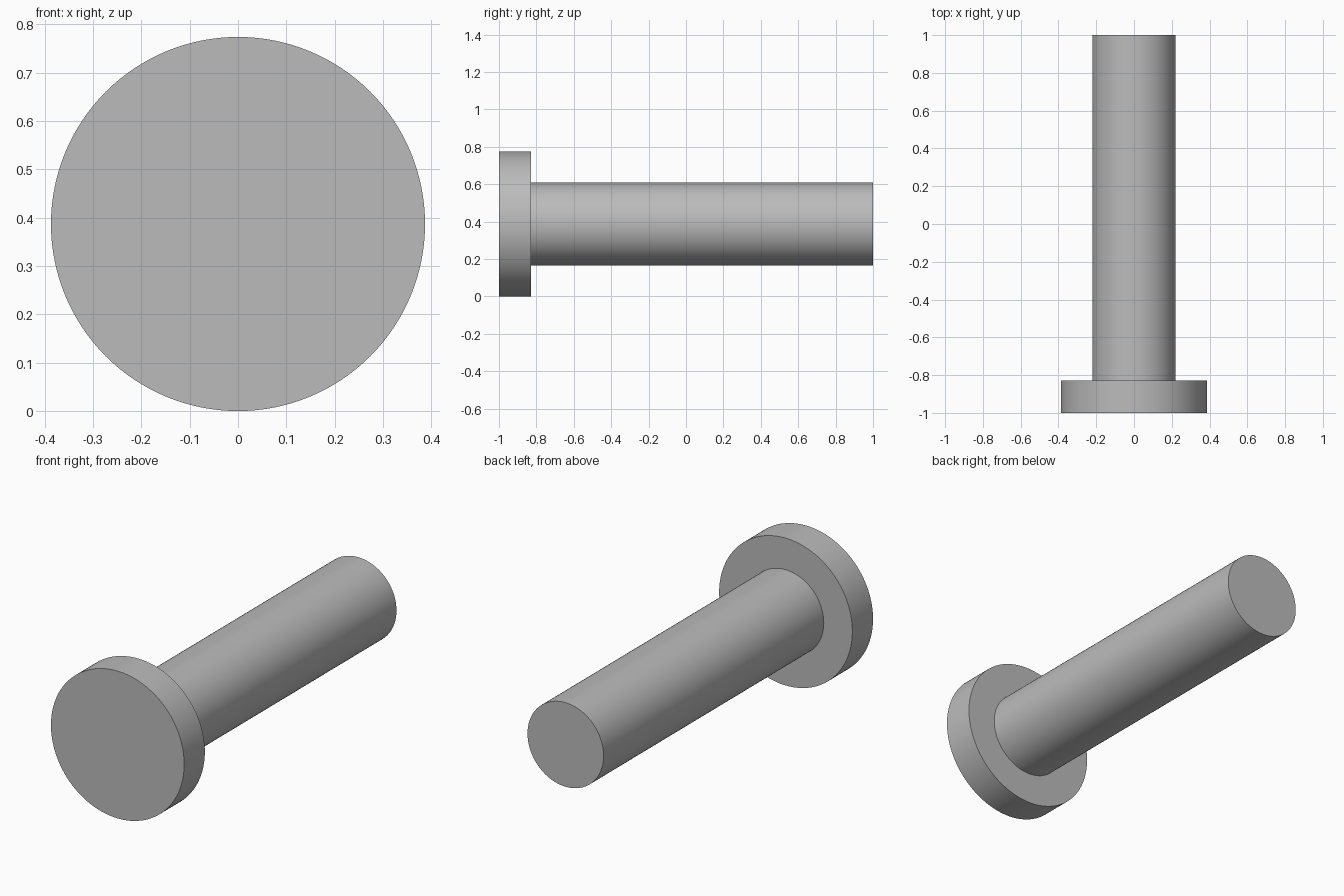
import bpy, bmesh, math
from mathutils import Matrix, Vector

cube = bpy.data.objects.get("Cube")
if cube:
    bpy.data.objects.remove(cube, do_unlink=True)

HEAD_R, SHAFT_R = 0.387, 0.221
FRONT, SHOULDER, BACK = -1.0, -0.828, 1.0
SEGMENTS = 128

# Plain grey metal
steel = bpy.data.materials.new("grey_steel")
steel.use_nodes = True
colour = (0.5, 0.5, 0.5, 1)
steel.diffuse_color = colour
steel.node_tree.nodes["Principled BSDF"].inputs["Base Color"].default_value = colour

# Pin with a flat round head: a disc, an inset shoulder and an extruded shaft
bm = bmesh.new()
turn = Matrix.Translation((0, FRONT, HEAD_R)) @ Matrix.Rotation(-math.pi / 2, 4, "X")
bmesh.ops.create_circle(bm, cap_ends=True, segments=SEGMENTS, radius=HEAD_R, matrix=turn)
front_face = bm.faces[:][0]


def extrude_back(face, distance, keep):
    """Extrude a cap along +y and return the new cap."""
    result = bmesh.ops.extrude_face_region(bm, geom=[face], use_keep_orig=keep)
    verts = [g for g in result["geom"] if isinstance(g, bmesh.types.BMVert)]
    cap = next(g for g in result["geom"] if isinstance(g, bmesh.types.BMFace))
    bmesh.ops.translate(bm, verts=verts, vec=Vector((0, distance, 0)))
    return cap


cap = extrude_back(front_face, SHOULDER - FRONT, True)
# Step in to the shaft radius, leaving the shoulder ring
ring = bmesh.ops.extrude_face_region(bm, geom=[cap])
cap_verts = [g for g in ring["geom"] if isinstance(g, bmesh.types.BMVert)]
inner = next(g for g in ring["geom"] if isinstance(g, bmesh.types.BMFace))
bmesh.ops.scale(bm, verts=cap_verts, vec=Vector((1, 1, 1)) * (SHAFT_R / HEAD_R),
                space=Matrix.Translation((0, -SHOULDER, -HEAD_R)))
extrude_back(inner, BACK - SHOULDER, False)
bmesh.ops.recalc_face_normals(bm, faces=bm.faces[:])

mesh = bpy.data.meshes.new("headed_pin")
bm.to_mesh(mesh)
bm.free()
mesh.materials.append(steel)
pin = bpy.data.objects.new("headed_pin", mesh)
bpy.context.collection.objects.link(pin)

# Smooth round sides with sharp rims
bpy.ops.object.select_all(action="DESELECT")
pin.select_set(True)
bpy.context.view_layer.objects.active = pin
bpy.ops.object.shade_smooth_by_angle(angle=math.radians(30))
